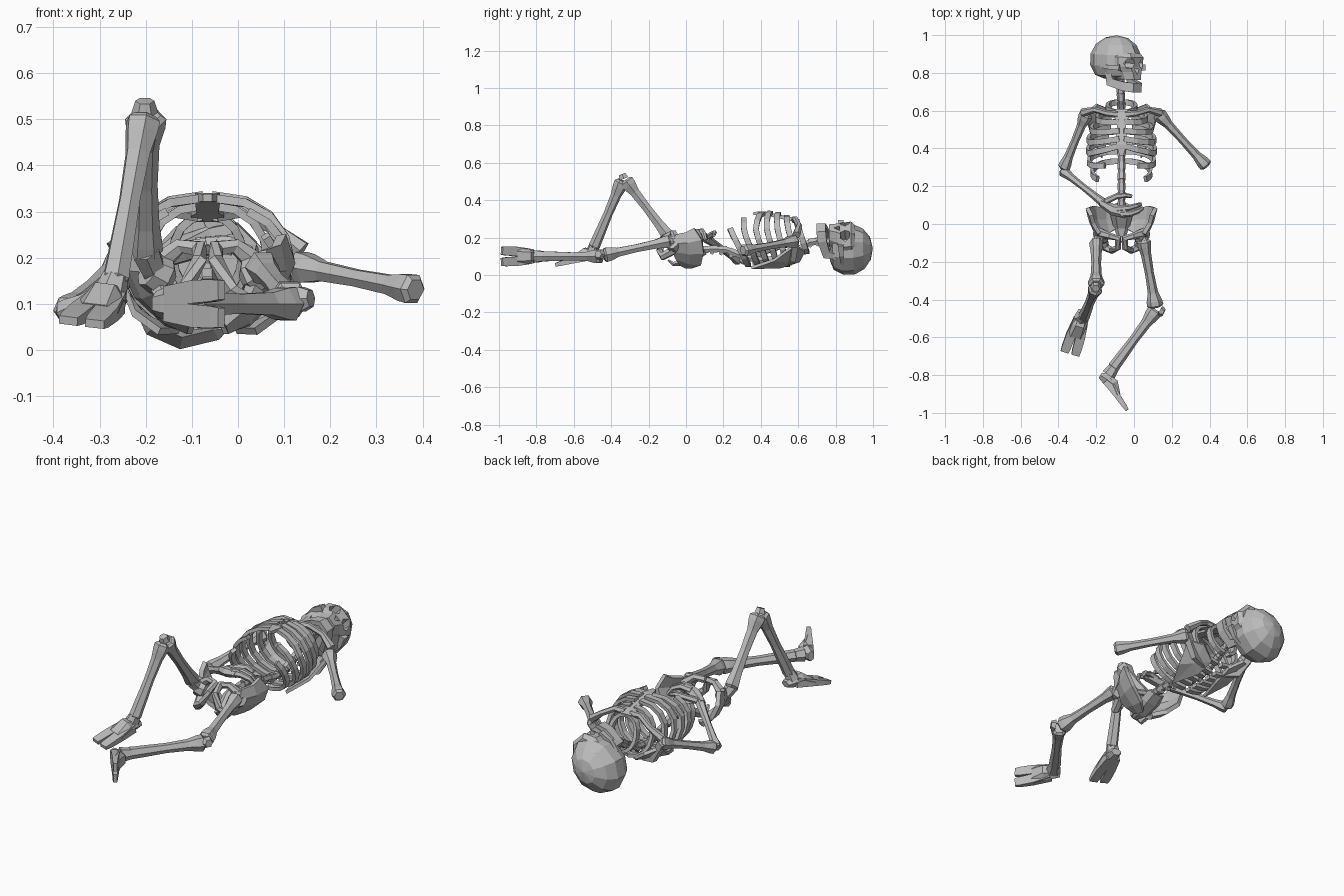
import bpy, bmesh, math
from mathutils import Vector, Matrix

if "Cube" in bpy.data.objects:
    bpy.data.objects.remove(bpy.data.objects["Cube"])

V = Vector
bone_grey = bpy.data.materials.new("bone_grey")
bone_grey.diffuse_color = (0.5, 0.5, 0.5, 1)
bone_grey.use_nodes = True
bone_grey.node_tree.nodes["Principled BSDF"].inputs["Base Color"].default_value = bone_grey.diffuse_color
CX = -0.066                      # body midline


def finish(name, bm):
    bmesh.ops.recalc_face_normals(bm, faces=bm.faces)
    me = bpy.data.meshes.new(name)
    bm.to_mesh(me)
    bm.free()
    me.materials.append(bone_grey)
    ob = bpy.data.objects.new(name, me)
    bpy.context.collection.objects.link(ob)
    return ob


def skin(name, rings, closed=True):
    """Bridge a list of point rings; closed rings also get end caps."""
    bm = bmesh.new()
    vs = [[bm.verts.new(p) for p in r] for r in rings]
    n = len(vs[0])
    for a, b in zip(vs, vs[1:]):
        for i in range(n if closed else n - 1):
            j = (i + 1) % n
            bm.faces.new((a[i], a[j], b[j], b[i]))
    if closed:
        bm.faces.new(vs[0])
        bm.faces.new(vs[-1])
    return finish(name, bm)


def loft(name, pts, radii, sides=6, ref=(0, 0, 1)):
    """Sweep a polygon along pts; radius is a number or (along ref, across)."""
    pts = [V(p) for p in pts]
    if not isinstance(radii, list):
        radii = [radii] * len(pts)
    rings, k = [], 1 / math.cos(math.pi / sides) if sides < 6 else 1.04
    for i, p in enumerate(pts):
        t = (pts[min(i + 1, len(pts) - 1)] - pts[max(i - 1, 0)]).normalized()
        a = V(ref) - t * V(ref).dot(t)
        if a.length < 1e-3:
            a = t.orthogonal()
        a.normalize()
        b = t.cross(a)
        ra, rb = radii[i] if isinstance(radii[i], tuple) else (radii[i],) * 2
        angs = [2 * math.pi * (j + 0.5) / sides for j in range(sides)]
        rings.append([p + a * ra * k * math.cos(g) + b * rb * k * math.sin(g) for g in angs])
    return skin(name, rings)


def long_bone(name, a, b, r, ka, kb, sides=6):
    """Shaft with flared knuckles at both ends."""
    a, b = V(a), V(b)
    prof = [(-.03, ka * .7), (0, ka), (.07, ka * .95), (.2, r * 1.1), (.5, r * .95),
            (.8, r * 1.1), (.93, kb * .95), (1, kb), (1.03, kb * .7)]
    loft(name, [a.lerp(b, t) for t, _ in prof], [q for _, q in prof], sides)


def side(s, p):                  # mirrored point about the midline
    return (CX + s * p[0], p[1], p[2])


SIDES = ((-1, "right"), (1, "left"))

# ---- skull, turned to one side: local axes = sideways, forward, up
F = V((.70, -.04, .71)).normalized()
S = F.cross(V((0, 1, 0))).normalized()
U = S.cross(F)
HEAD = Matrix((S, F, U)).transposed().to_4x4()
HEAD.translation = (-.094, .868, .14)


def H(s, f, u):
    return HEAD @ V((s, f, u))


bm = bmesh.new()
bmesh.ops.create_uvsphere(bm, u_segments=10, v_segments=7, radius=1)
for v in bm.verts:
    s, f, u = v.co
    s *= 1 - .15 * max(0, f)
    v.co = (s * .13, f * .152, max(u * .131, -.1))
bm.transform(HEAD)
cranium = finish("cranium", bm)

face_rows = [(.04, .075, .03, .142), (.02, .092, .03, .16), (-.03, .092, .03, .155),
             (-.058, .064, .04, .16), (-.098, .048, .05, .165)]
face = skin("face", [[H(-w, f0, u), H(-w, f0 * .4 + f1 * .6, u), H(-w * .5, f1, u), H(w * .5, f1, u),
                      H(w, f0 * .4 + f1 * .6, u), H(w, f0, u)] for u, w, f0, f1 in face_rows])

cutters = [loft("eye_socket_cutter", [H(x, .09, -.012), H(x * 1.1, .21, -.012)], [.024, .031], 6, U)
           for x in (-.043, .043)]
cutters.append(loft("nose_cutter", [H(0, .11, -.05), H(0, .21, -.05)], [.009, .011], 3, U))
for c in cutters:
    c.hide_render = True
    c.hide_viewport = True
    for ob in (cranium, face):
        m = ob.modifiers.new("cut", "BOOLEAN")
        m.operation = "DIFFERENCE"
        m.object = c

half_jaw = [(.08, .025, -.04), (.075, .04, -.115), (.052, .115, -.135), (.025, .155, -.14)]
jaw = half_jaw + [(-s, f, u) for s, f, u in reversed(half_jaw)]
jr = [(.012, .022), (.024, .014), (.024, .012), (.025, .013)]
loft("jaw", [H(*p) for p in jaw], jr + jr[::-1], 4, U)
for s, n in SIDES:
    loft("cheekbone_" + n, [H(s * .085, .115, -.035), H(s * .108, .06, -.035), H(s * .108, -.005, -.03)],
         [.015, .011, .009], 4, U)

# ---- spine
spine = [(.08, .135), (.15, .14), (.22, .135), (.30, .10), (.40, .078), (.50, .085), (.59, .125),
         (.66, .175), (.72, .185), (.78, .165)]


def spine_at(t):
    i = min(int(t), len(spine) - 2)
    (y0, z0), (y1, z1) = spine[i], spine[i + 1]
    return V((CX - .008 * max(0, t - 6) / 3, y0 + (y1 - y0) * (t - i), z0 + (z1 - z0) * (t - i)))


loft("spine_core", [spine_at(t) for t in range(10)], .017)
for i in range(13):
    t = i * 9 / 13 + .3
    p, d = spine_at(t), (spine_at(t + .1) - spine_at(t - .1)).normalized()
    loft(f"vertebra_{i + 1}", [p - d * .019, p + d * .019], .021)
    loft(f"vertebra_process_{i + 1}", [p, p + V((0, -.015, -.028))], [.015, .008], 4, (0, 1, 0))

# ---- ribs dip at the sides and rise to the breastbone; lower two pairs end early
widths = [.075, .13, .16, .176, .18, .174, .155]
rises = [0, .012, .03, .05, .075, .045, .01]
for i, w in enumerate(widths):
    ys, drop = .645 - .052 * i, .055 + .011 * i
    zb = max(.052, .12 - .04 * i)
    zf = .29 + .045 * math.sin(math.pi * i / 6)
    end = 1 if i < 5 else (.86, .72)[i - 5]
    for s, n in SIDES:
        pts = []
        for k in range(9):
            q = end * k / 8
            th, e = math.pi * q, (1 - math.cos(math.pi * q)) / 2
            y = ys - drop * e + rises[i] * max(0, (q - .6) / .4)
            pts.append(side(s, (max(.012, w * max(0, math.sin(th)) ** .8), y, zb + (zf - zb) * e)))
        loft(f"rib_{n}_{i + 1}", pts, (.015, .009), 4, (0, 1, 0))

# ---- breastbone and shoulder girdle
loft("breastbone", [(CX, .605, .288), (CX, .56, .3), (CX, .53, .306), (CX, .42, .33), (CX, .36, .33)],
     [(.011, .032), (.011, .036), (.01, .024), (.01, .027), (.008, .01)], 4)
for s, n in SIDES:
    loft("collarbone_" + n, [side(s, p) for p in
         [(.02, .58, .295), (.075, .585, .3), (.14, .605, .265), (.205, .59, .215)]],
         [.019, .015, .015, .022], 6)
    blade = [(.19, .58, .16), (.13, .635, .13), (.055, .605, .075), (.06, .50, .042), (.105, .35, .04), (.16, .47, .08)]
    bm = bmesh.new()
    vs = [bm.verts.new(side(s, p)) for p in blade]
    mid = bm.verts.new(side(s, (.115, .53, .075)))
    for k in range(6):
        bm.faces.new((vs[k], vs[(k + 1) % 6], mid))
    m = finish("shoulder_blade_" + n, bm).modifiers.new("thick", "SOLIDIFY")
    m.thickness, m.offset = .016, 0
    loft("blade_ridge_" + n, [side(s, p) for p in [(.07, .555, .06), (.14, .57, .08), (.205, .585, .19)]],
         [.008, .014, .018], 4)

# ---- pelvis
crest = [(.03, .03, .045), (.085, .08, .06), (.15, .095, .12), (.18, .085, .19), (.16, .045, .25)]
root = [(.035, -.03, .06), (.07, -.05, .09), (.1, -.07, .13), (.12, -.075, .17), (.118, -.05, .215)]
for s, n in SIDES:
    rows = [[V(side(s, p)).lerp(V(side(s, q)), t) + V((s * b, 0, -b)) for p, q in zip(crest, root)]
            for t, b in ((0, 0), (.45, .008), (1, 0))]
    m = skin("hip_blade_" + n, rows, False).modifiers.new("thick", "SOLIDIFY")
    m.thickness, m.offset = .022, 0
    loft("hip_ring_" + n, [side(s, p) for p in
         [(.115, -.05, .18), (.06, -.065, .225), (.018, -.075, .22), (.018, -.125, .195), (.05, -.14, .13),
          (.085, -.125, .1), (.1, -.07, .13), (.115, -.05, .18)]], [.026, .017, .018, .017, .018, .022, .024, .026])
    loft("hip_socket_" + n, [side(s, p) for p in [(.085, -.05, .15), (.1, -.06, .16), (.128, -.075, .175)]],
         [.025, .044, .038], 8)
loft("tailbone", [(CX, .1, .13), (CX, .05, .1), (CX, -.02, .062), (CX, -.07, .06), (CX, -.095, .08)],
     [(.024, .048), (.024, .058), (.018, .04), (.012, .02), (.006, .008)], 6)

# ---- arms: one folded over the belly, one ending at the elbow
long_bone("upper_arm_right", (-.256, .575, .185), (-.37, .30, .085), .021, .036, .032)
long_bone("upper_arm_left", (.135, .578, .18), (.378, .312, .132), .021, .036, .034)
long_bone("forearm_right", (-.375, .28, .08), (-.16, .11, .195), .018, .028, .024)
loft("palm", [(-.175, .112, .195), (-.11, .075, .215), (-.04, .06, .23)],
     [(.022, .018), (.024, .03), (.018, .03)])
loft("fingers_lower", [(-.07, .052, .228), (-.02, .055, .232), (.02, .068, .215), (.045, .085, .18)],
     [.018, .016, .014, .01])
loft("fingers_upper", [(-.09, .08, .228), (-.03, .085, .236), (.01, .096, .22), (.035, .105, .185)],
     [.017, .015, .013, .01])
loft("thumb", [(-.15, .12, .205), (-.09, .148, .222), (-.05, .152, .226), (-.012, .148, .212)],
     [.016, .015, .013, .009])

# ---- legs: one with the knee raised, one lying on its side
long_bone("thigh_right", (-.2, -.1, .215), (-.2, -.318, .5), .026, .036, .043)
long_bone("thigh_left", (.052, -.095, .18), (.112, -.43, .108), .024, .036, .042)
loft("thigh_neck_right", [(-.17, -.065, .165), (-.185, -.085, .18), (-.2, -.11, .215)], [.034, .028, .032])
loft("thigh_neck_left", [(.035, -.06, .165), (.045, -.08, .17), (.055, -.11, .178)], [.034, .028, .032])
long_bone("shin_right", (-.205, -.345, .495), (-.265, -.49, .155), .025, .038, .03)
long_bone("shin_left", (.11, -.462, .1), (-.108, -.758, .1), .025, .04, .03)
loft("kneecap_right", [(-.202, -.332, .515), (-.202, -.342, .54)], [.028, .02])
loft("kneecap_left", [(.138, -.46, .11), (.158, -.47, .112)], [.03, .02])


def foot(n, heel, toe, up):
    heel, toe, up = V(heel), V(toe), V(up).normalized()
    d = toe - heel
    up = (up - d * up.dot(d) / d.length_squared).normalized()
    sd = d.cross(up).normalized()
    loft("foot_" + n, [heel + d * t + up * h for t, h in ((0, .015), (.12, .025), (.33, .036), (.6, .018))],
         [(.018, .026), (.03, .036), (.036, .042), (.018, .05)], 6, up)
    for k, m in ((-1, "outer"), (1, "inner")):     # split front of the foot
        loft(f"toes_{m}_{n}", [heel + d * t + sd * k * w + up * h for t, w, h in
             ((.2, .016, .024), (.6, .026, .016), (.88, .029, .01), (1, .03, .008))],
             [(.024, .022), (.016, .025), (.012, .024), (.009, .021)], 4, up)


foot("right", (-.268, -.455, .09), (-.34, -.685, .052), (.12, 0, 1))
foot("left", (-.19, -.81, .1), (-.042, -.99, .1), (.77, .63, 0))
loft("ankle_right", [(-.265, -.49, .16), (-.278, -.5, .12)], [.028, .036])
loft("ankle_left", [(-.105, -.757, .1), (-.135, -.8, .1)], [.028, .036])
